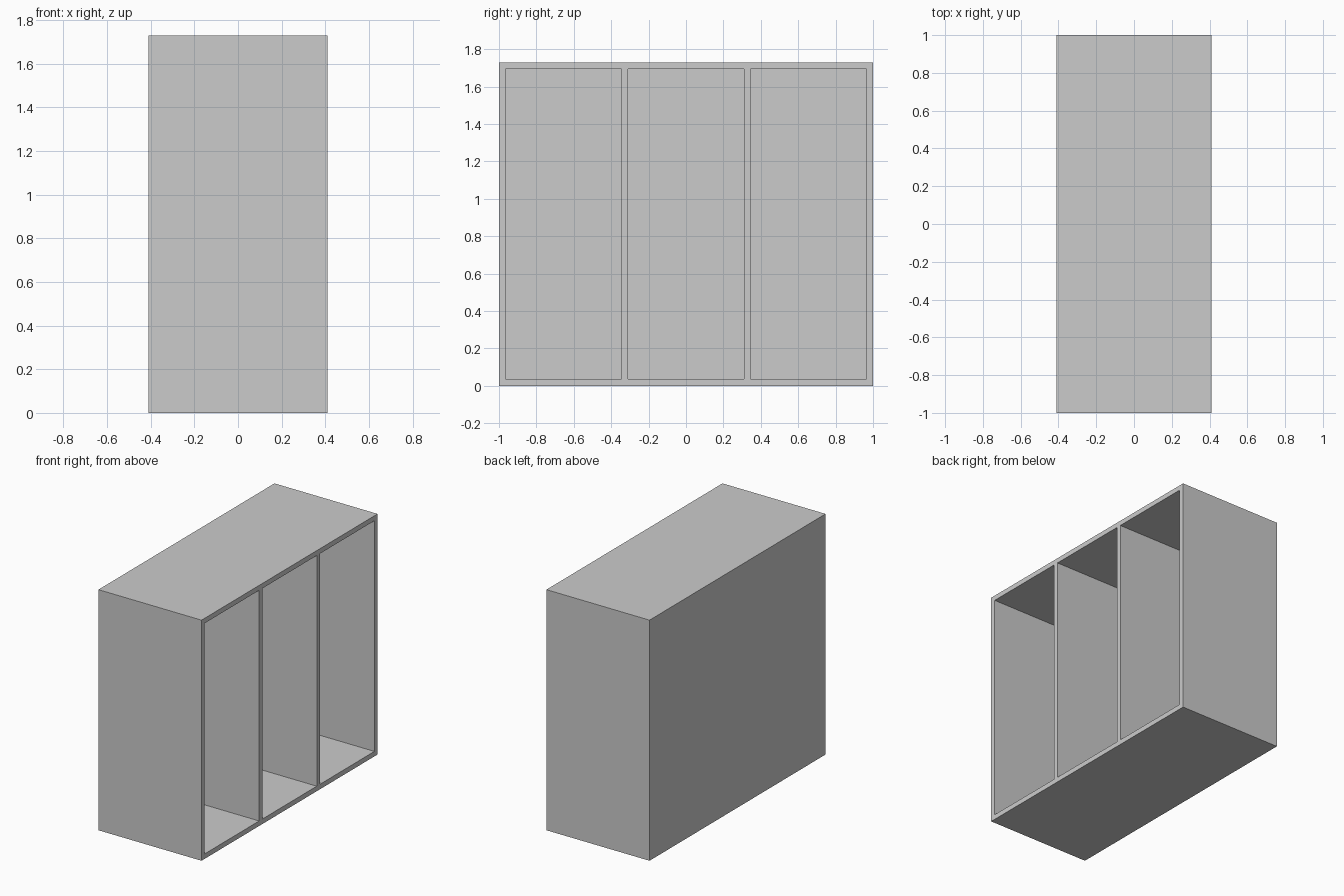
import bpy

if "Cube" in bpy.data.objects:
    bpy.data.objects.remove(bpy.data.objects["Cube"])

HALF_DEPTH, HALF_WIDTH, HEIGHT = 0.41, 1.0, 1.73
BOARD, BACK = 0.036, 0.01


def box(name, x, y, z):
    """Box from (min, max) pairs on each axis."""
    spans = (x, y, z)
    bpy.ops.mesh.primitive_cube_add(size=1, location=[(a + b) / 2 for a, b in spans])
    ob = bpy.context.object
    ob.name = name
    ob.scale = [b - a for a, b in spans]
    bpy.ops.object.transform_apply(location=False, rotation=False, scale=True)
    return ob


depth = (-HALF_DEPTH + BACK, HALF_DEPTH)
inner_y = (-HALF_WIDTH + BOARD, HALF_WIDTH - BOARD)
inner_z = (BOARD, HEIGHT - BOARD)

# Four evenly spaced uprights: two outer sides and two dividers
step = (2 * HALF_WIDTH - BOARD) / 3
for i, name in enumerate(("side_panel_left", "divider_left",
                          "divider_right", "side_panel_right")):
    y0 = -HALF_WIDTH + i * step
    z = (0, HEIGHT) if name.startswith("side") else inner_z
    box(name, depth, (y0, y0 + BOARD), z)

# Bottom and top boards between the sides
box("bottom_board", depth, inner_y, (0, BOARD))
box("top_board", depth, inner_y, (HEIGHT - BOARD, HEIGHT))

# Thin panel closing the back; the +x side stays open
box("back_panel", (-HALF_DEPTH, -HALF_DEPTH + BACK),
    (-HALF_WIDTH, HALF_WIDTH), (0, HEIGHT))
